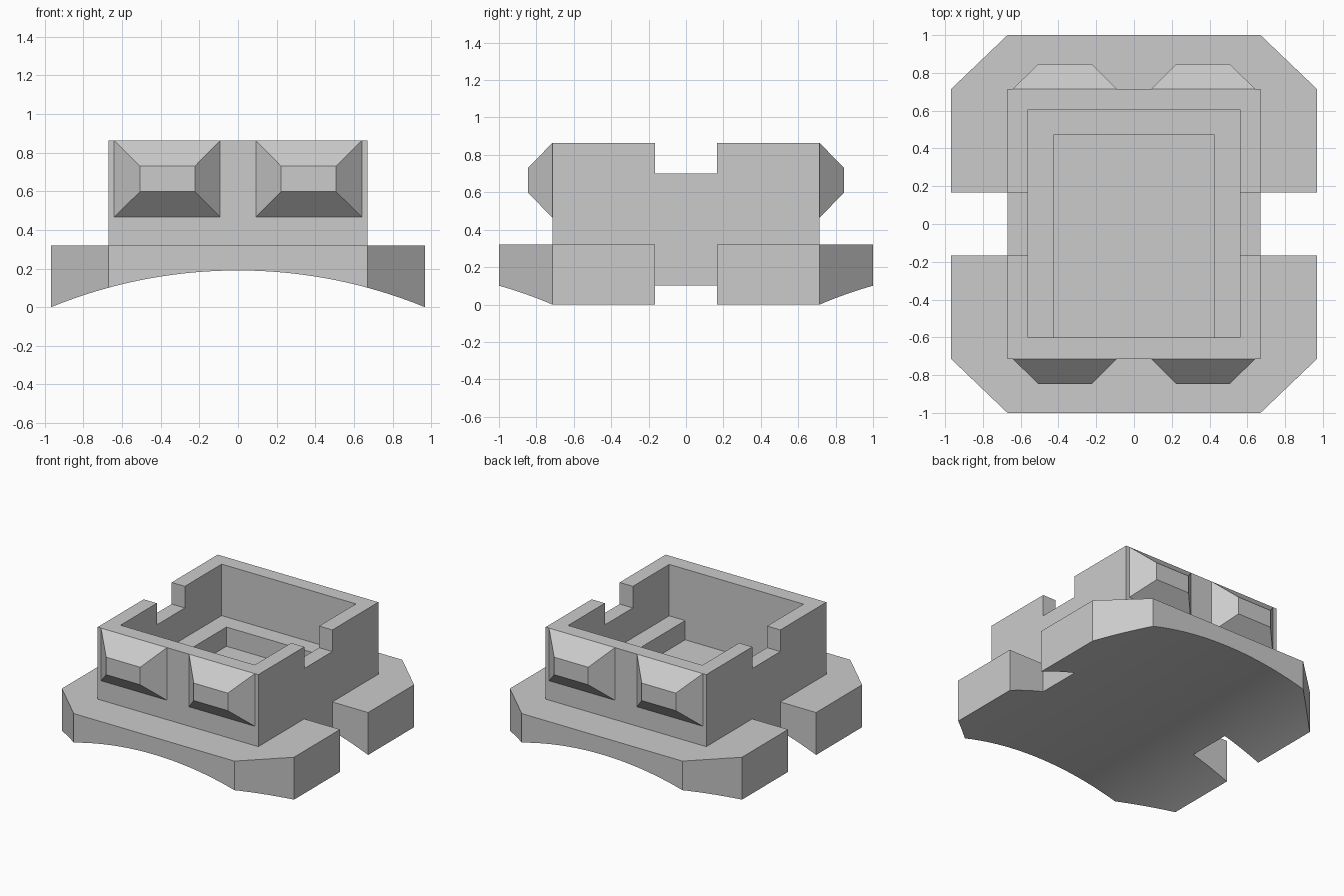
import bpy, bmesh
from math import sqrt

cube = bpy.data.objects.get("Cube")
if cube:
    bpy.data.objects.remove(cube, do_unlink=True)

grey = bpy.data.materials.new("plain grey")
grey.use_nodes = True
colour = (0.6, 0.6, 0.6, 1)
grey.diffuse_color = colour
grey.node_tree.nodes["Principled BSDF"].inputs["Base Color"].default_value = colour


def finish(name, bm):
    bmesh.ops.recalc_face_normals(bm, faces=bm.faces[:])
    mesh = bpy.data.meshes.new(name)
    bm.to_mesh(mesh)
    bm.free()
    mesh.materials.append(grey)
    obj = bpy.data.objects.new(name, mesh)
    bpy.context.collection.objects.link(obj)
    return obj


def prism(name, outline, offset):
    """Extrude a closed 3D outline along an offset."""
    bm = bmesh.new()
    face = bm.faces.new([bm.verts.new(p) for p in outline])
    moved = bmesh.ops.extrude_face_region(bm, geom=[face], use_keep_orig=True)
    verts = [v for v in moved["geom"] if isinstance(v, bmesh.types.BMVert)]
    bmesh.ops.translate(bm, verts=verts, vec=offset)
    return finish(name, bm)


def box(name, x0, x1, y0, y1, z0, z1):
    outline = [(x0, y0, z0), (x1, y0, z0), (x1, y1, z0), (x0, y1, z0)]
    return prism(name, outline, (0, 0, z1 - z0))


def combine(target, other, operation):
    other.hide_render = True
    mod = target.modifiers.new(operation.lower(), "BOOLEAN")
    mod.operation, mod.object, mod.solver = operation, other, "EXACT"
    bpy.context.view_layer.objects.active = target
    bpy.ops.object.modifier_apply(modifier=mod.name)
    bpy.data.objects.remove(other, do_unlink=True)


# Main dimensions
plate_x, plate_y, plate_top = 0.968, 1.0, 0.32
wall_x, wall_y, wall_top = 0.67, 0.715, 0.863
slot = 0.167

# Base plate: chamfered corners and a slot in each side
quarter = [(wall_x, slot), (plate_x, slot), (plate_x, wall_y), (wall_x, plate_y)]
right_half = [(x, -y) for x, y in reversed(quarter)] + quarter
outline = right_half + [(-x, -y) for x, y in right_half]
body = prism("body", [(x, y, 0) for x, y in outline], (0, 0, plate_top))

# Open housing standing on the plate
combine(body, box("housing", -wall_x, wall_x, -wall_y, wall_y, 0.25, wall_top), "UNION")

# Shallow arch under the plate
rise = 0.19
radius = (plate_x ** 2 + rise ** 2) / (2 * rise)
steps, reach = 48, 1.05
arc = []
for i in range(steps + 1):
    x = reach * (2 * i / steps - 1)
    arc.append((x, -1.2, rise - radius + sqrt(radius ** 2 - x ** 2)))
arc += [(reach, -1.2, -0.5), (-reach, -1.2, -0.5)]
combine(body, prism("arch_cutter", arc, (0, 2.4, 0)), "DIFFERENCE")

# Pocket, its deeper tray, and the notches in the side walls
combine(body, box("pocket_cutter", -0.56, 0.56, -0.6, 0.605, 0.475, 1), "DIFFERENCE")
combine(body, box("tray_cutter", -0.427, 0.427, -0.6, 0.472, 0.33, 0.6), "DIFFERENCE")
combine(body, box("notch_cutter", -0.8, 0.8, -slot, slot, 0.7, 1.1), "DIFFERENCE")

# Smooth arch, sharp edges elsewhere
bpy.ops.object.select_all(action="DESELECT")
body.select_set(True)
bpy.context.view_layer.objects.active = body
bpy.ops.object.shade_smooth_by_angle(angle=0.3)


# Tapered blocks on the front and back walls
def tapered_block(name, side, end):
    bm = bmesh.new()
    rings = []
    for y, x0, x1, z0, z1 in ((wall_y, 0.092, 0.642, 0.466, wall_top),
                              (0.846, 0.223, 0.507, 0.598, 0.73)):
        corners = ((x0, z0), (x1, z0), (x1, z1), (x0, z1))
        rings.append([bm.verts.new((side * x, end * y, z)) for x, z in corners])
    for ring in rings:
        bm.faces.new(ring)
    for i in range(4):
        j = (i + 1) % 4
        bm.faces.new((rings[0][i], rings[0][j], rings[1][j], rings[1][i]))
    return finish(name, bm)


for end, end_name in ((-1, "front"), (1, "back")):
    for side, side_name in ((1, "left"), (-1, "right")):
        tapered_block(f"{end_name}_{side_name}_block", side, end)
